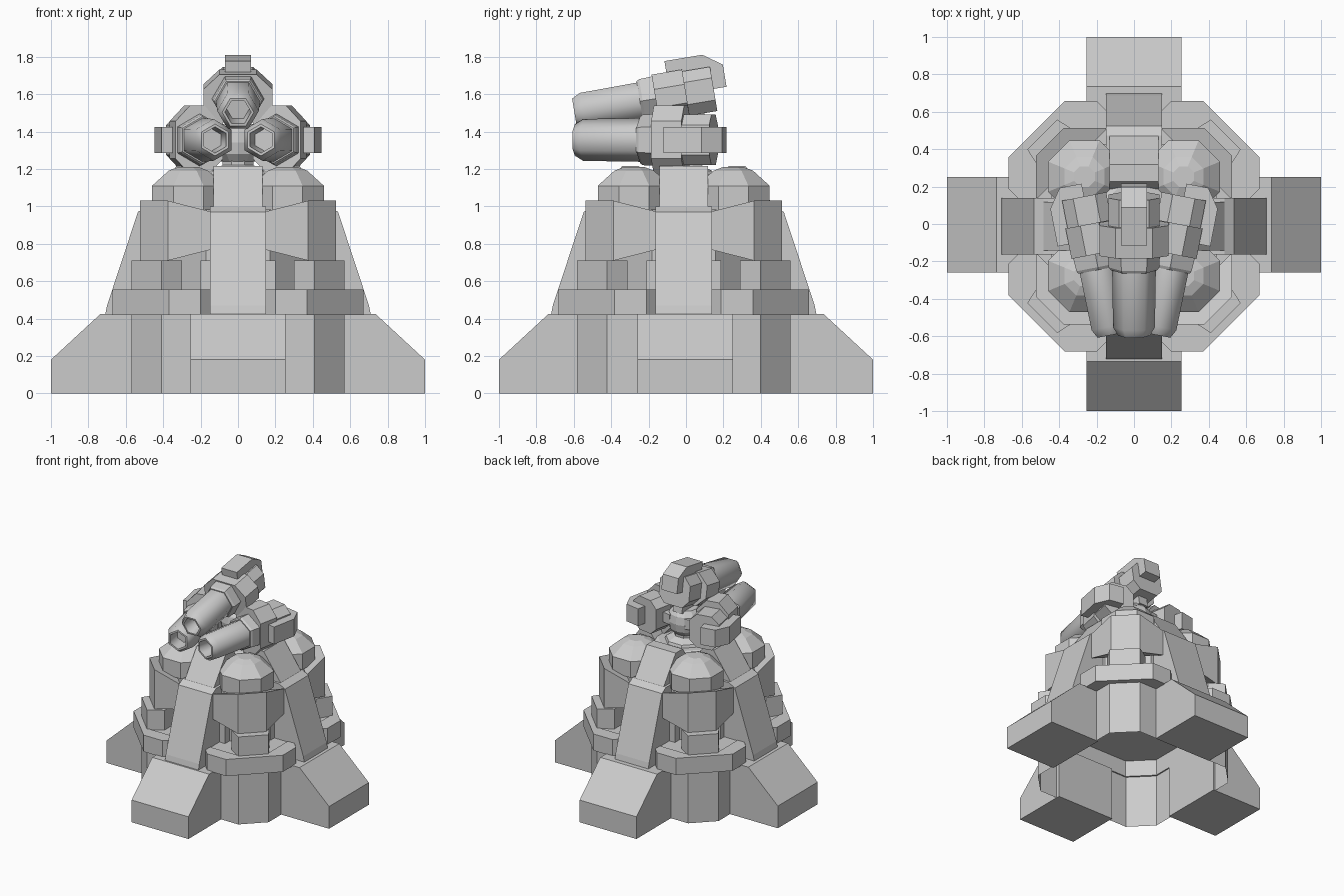
import bpy, bmesh, math
from mathutils import Matrix, Vector

if "Cube" in bpy.data.objects:
    bpy.data.objects.remove(bpy.data.objects["Cube"])

T = Matrix.Translation
R = Matrix.Rotation


def loft(name, rings, mats, cap_start=True, cap_end=True, smooth=False):
    """Skin a list of equal-length point rings; one copy per matrix."""
    bm = bmesh.new()
    for m in mats:
        vs = [[bm.verts.new(m @ Vector(p)) for p in ring] for ring in rings]
        n = len(rings[0])
        for a, b in zip(vs, vs[1:]):
            for i in range(n):
                j = (i + 1) % n
                bm.faces.new((a[i], a[j], b[j], b[i]))
        if cap_start:
            bm.faces.new(vs[0][::-1])
        if cap_end:
            bm.faces.new(vs[-1])
    bmesh.ops.recalc_face_normals(bm, faces=bm.faces)
    me = bpy.data.meshes.new(name)
    bm.to_mesh(me)
    bm.free()
    ob = bpy.data.objects.new(name, me)
    bpy.context.collection.objects.link(ob)
    if smooth:
        bpy.ops.object.select_all(action='DESELECT')
        ob.select_set(True)
        bpy.context.view_layer.objects.active = ob
        bpy.ops.object.shade_smooth_by_angle(angle=math.radians(62))
    return ob


def plan(pts, z):
    return [(x, y, z) for x, y in pts]


def ngon(n, r, z, turn=0.0, cx=0, cy=0):
    return [(cx + r * math.cos(turn + 2 * math.pi * i / n),
             cy + r * math.sin(turn + 2 * math.pi * i / n), z) for i in range(n)]


def side_profile(pts, w):
    """Profile of (distance, height) extruded across the width."""
    return [[(d, -w, z) for d, z in pts], [(d, w, z) for d, z in pts]]


def along(n, sections, turn=0.0):
    """Rings of a round part running along y: (y, radius)."""
    return [[(r * math.cos(turn + 2 * math.pi * i / n), y,
              r * math.sin(turn + 2 * math.pi * i / n)) for i in range(n)] for y, r in sections]


body = T((0, -0.012, 0))
quarters = [R(i * math.pi / 2, 4, 'Z') for i in range(4)]
body4 = [body @ q for q in quarters]

# Base shell, open underneath
octo = [(.57, -.41), (.57, .41), (.41, .57), (-.41, .57),
        (-.57, .41), (-.57, -.41), (-.41, -.57), (.41, -.57)]
loft("base_shell", [plan(octo, 0), plan(octo, .55)], [body], cap_start=False)

# Four wedge feet
loft("feet", side_profile([(.555, 0), (1, 0), (1, .18), (.735, .425), (.555, .425)], .255),
     [T((0, -.005 if i % 2 == 0 else 0, 0)) @ q for i, q in enumerate(quarters)])

# Corner ledges around the top of the base
ledge = [(.56, .15), (.62, .15), (.67, .2), (.67, .37), (.37, .67), (.2, .67), (.15, .62),
         (.15, .56), (.40, .56), (.56, .40)]
loft("corner_ledges", [plan(ledge, .42), plan(ledge, .555)], body4)

# Blocks on the ledges
block = [(.3, .3), (.5, .3), (.57, .41), (.41, .57), (.3, .5)]
loft("ledge_blocks", [plan(block, .55), plan(block, .71)], body4)

# Inner core
e = math.pi / 8
loft("core", [ngon(8, .445, .55, e), ngon(8, .445, .97, e),
              ngon(8, .36, 1.1, e), ngon(8, .22, 1.17, e)], [body])

# Wide corner armour, taller on the diagonal than at its ends
loft("corner_armour",
     [[(.525, .14, .77), (.525, .375, .71), (.375, .525, .71), (.14, .525, .77)],
      [(.525, .14, .97), (.525, .375, 1.03), (.375, .525, 1.03), (.14, .525, .97)]], body4)

# Domed corner caps
loft("corner_domes", [ngon(8, r, z, e, .265, .265) for r, z in
                      ((.21, .98), (.21, 1.11), (.115, 1.19), (.06, 1.21))], body4)

# Sloping buttresses, lower and upper part
loft("buttresses", side_profile([(.56, .42), (.71, .42), (.70, .47), (.535, .97), (.485, 1.0),
                                 (.3, 1.0), (.3, .55), (.56, .55)], .15), body4)
loft("buttress_tops", side_profile([(.2, .95), (.5, .95), (.49, .99), (.33, 1.215), (.24, 1.215), (.2, 1.16)], .13),
     body4)
loft("buttress_collars", side_profile([(.3, .55), (.44, .55), (.44, .71), (.3, .71)], .2), body4)

# Turret neck and hub
loft("turret_neck", [ngon(8, r, z, e) for r, z in
                     ((.18, 1.12), (.15, 1.19), (.09, 1.22), (.09, 1.3))], [Matrix()])
loft("turret_hub", [ngon(12, r, z) for r, z in
                    ((.09, 1.24), (.125, 1.28), (.135, 1.34), (.125, 1.40), (.09, 1.44))], [Matrix()])

# Three identical guns: left, top, right, all toed in toward the front
guns = [T((0, 0, z)) @ R(math.radians(a), 4, 'Y') @ T((0, 0, r)) @ R(math.radians(t), 4, 'X')
        for a, z, r, t in ((-90, 1.355, .238, 11), (0, 1.36, .243, 9.5), (90, 1.355, .238, 11))]

# Hollow barrels
loft("barrels", along(6, [(-.2, .117), (-.24, .117), (-.56, .112), (-.605, .085),
                          (-.605, .07), (-.5, .06)]), guns, smooth=True)
# Barrel collars
loft("barrel_collars", along(6, [(-.25, .125), (-.235, .135), (-.15, .14)]), guns)


def octsec(y, u, v, cu, cv):
    return [(sx * a, y, sz * b) for sx, sz, a, b in
            ((1, 1, cv, u), (1, 1, v, cu), (1, -1, v, cu), (1, -1, cv, u),
             (-1, -1, cv, u), (-1, -1, v, cu), (-1, 1, v, cu), (-1, 1, cv, u))]


# Breech housings
loft("breech_front", [octsec(-.165, .13, .185, .05, .1),
                      octsec(0, .13, .185, .05, .1)], guns)
loft("breech_rear", [octsec(0, .12, .135, .06, .08),
                     octsec(.15, .12, .135, .06, .08)], guns)

# Bent feed arms over the back of each gun
arm = [(-.085, .19), (.12, .19), (.22, .12), (.22, 0), (.10, 0), (.10, .10), (-.085, .10)]
loft("feed_arms", [[(w, y, u) for y, u in arm] for w in (-.07, .07)], guns)

# Struts from hub to breeches
loft("gun_struts", [[(x, y, z) for x, y in ((-.04, -.1), (.04, -.1), (.04, .08), (-.04, .08))]
                    for z in (-.19, -.08)], guns)
